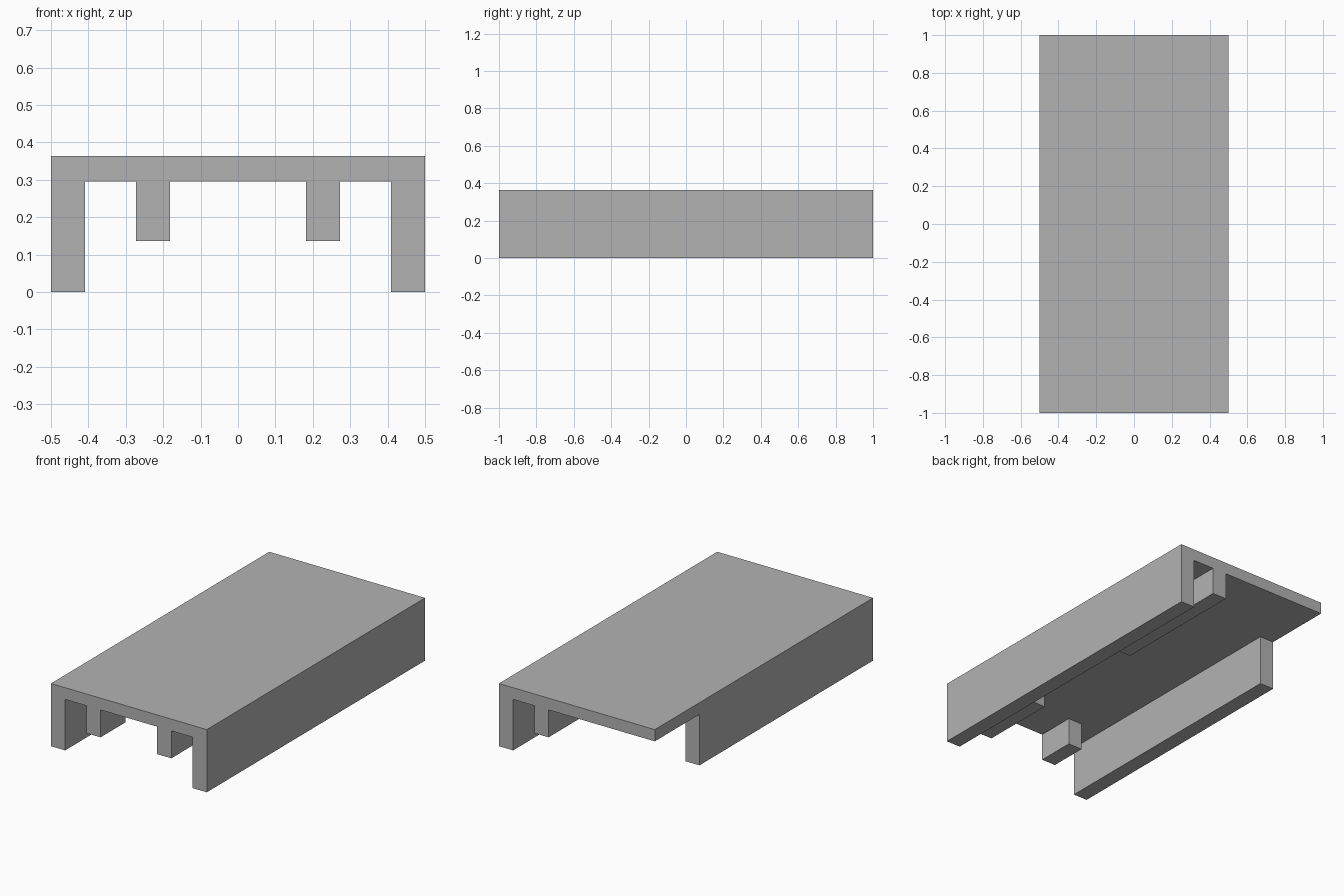
import bpy
import bmesh

if "Cube" in bpy.data.objects:
    bpy.data.objects.remove(bpy.data.objects["Cube"], do_unlink=True)

# One plain grey for the whole model
grey = bpy.data.materials.new("plain_grey")
grey.use_nodes = True
colour = (0.45, 0.45, 0.45, 1.0)
grey.diffuse_color = colour
grey.node_tree.nodes["Principled BSDF"].inputs["Base Color"].default_value = colour

U = 2 / 22            # module: the model is 22 modules long
HALF_X, HALF_Y = 5.5, 11
HEIGHT, DECK_BOTTOM, RAIL_BOTTOM = 4, 3.25, 1.5


def box(name, x, y, z, open_top=False):
    """Box between (low, high) limits in modules; open_top drops the hidden joint face."""
    bm = bmesh.new()
    bmesh.ops.create_cube(bm, size=1)
    for v in bm.verts:
        for axis, (low, high) in enumerate((x, y, z)):
            v.co[axis] = U * (high if v.co[axis] > 0 else low)
    bm.normal_update()
    if open_top:
        top = [f for f in bm.faces if f.normal.z > 0.5]
        bmesh.ops.delete(bm, geom=top, context='FACES_ONLY')
    mesh = bpy.data.meshes.new(name)
    bm.to_mesh(mesh)
    bm.free()
    mesh.materials.append(grey)
    obj = bpy.data.objects.new(name, mesh)
    bpy.context.collection.objects.link(obj)
    return obj


# Flat top slab
box("deck", (-HALF_X, HALF_X), (-HALF_Y, HALF_Y), (DECK_BOTTOM, HEIGHT))

# Outer walls: the right one stops short of the back
wall_z = (0, DECK_BOTTOM)
box("left_wall", (HALF_X - 1, HALF_X), (-HALF_Y, HALF_Y), wall_z, True)
box("right_wall", (-HALF_X, 1 - HALF_X), (-HALF_Y, 6.5), wall_z, True)

# Short rails hanging under the deck
rail_z = (RAIL_BOTTOM, DECK_BOTTOM)
box("left_front_rail", (2, 3), (-HALF_Y, -6), rail_z, True)
box("left_back_rail", (2, 3), (2, HALF_Y), rail_z, True)
box("right_front_rail", (-3, -2), (-HALF_Y, -8.5), rail_z, True)
